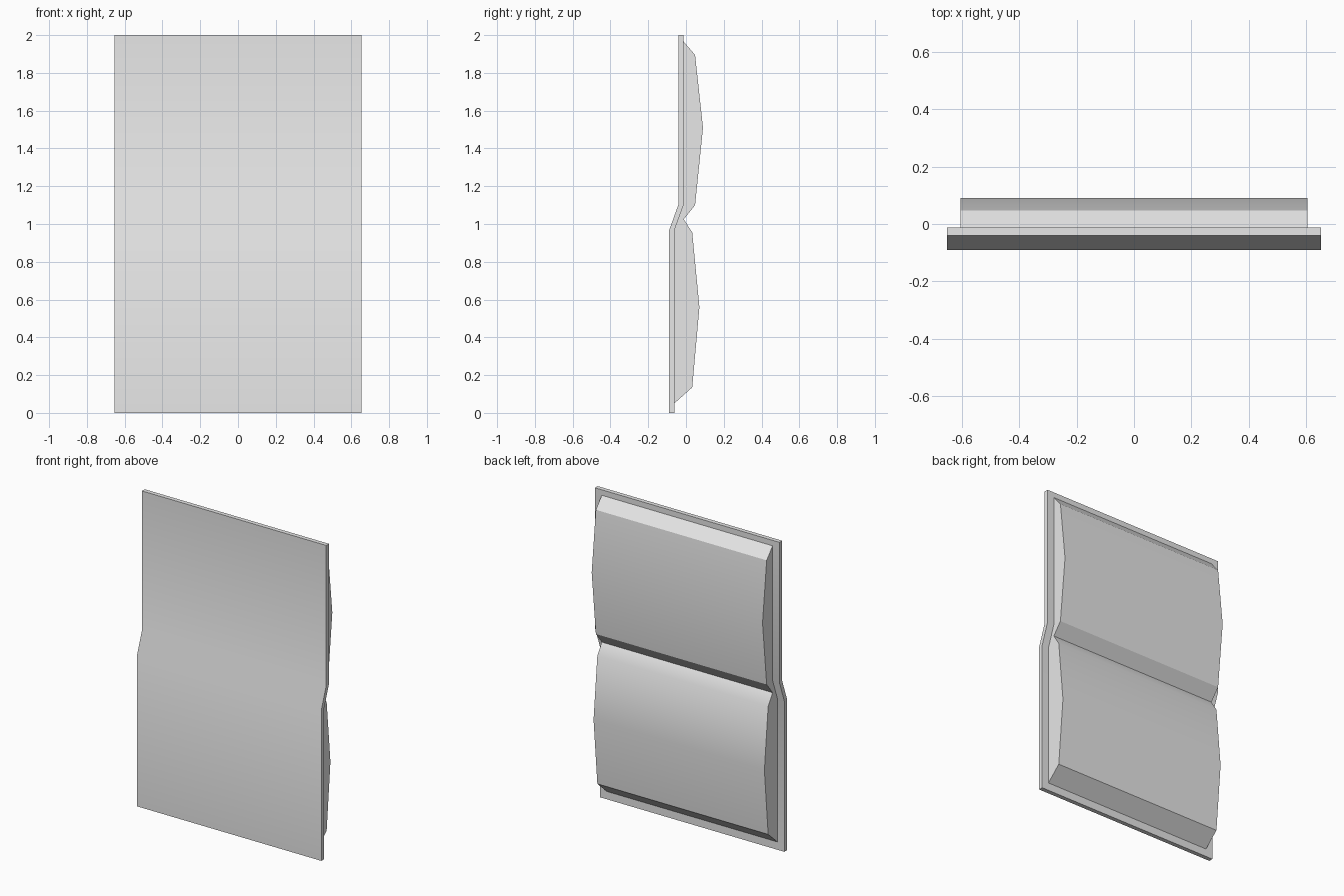
import bpy
import bmesh
import math

cube = bpy.data.objects.get("Cube")
if cube:
    bpy.data.objects.remove(cube, do_unlink=True)

# One plain grey for the whole model
grey = bpy.data.materials.new("light_grey")
grey.use_nodes = True
colour = (0.8, 0.8, 0.8, 1.0)
grey.diffuse_color = colour
grey.node_tree.nodes["Principled BSDF"].inputs["Base Color"].default_value = colour


def extrude_profile(name, profile, half_width):
    """Sweep a closed (y, z) profile along x."""
    bm = bmesh.new()
    face = bm.faces.new([bm.verts.new((-half_width, y, z)) for y, z in profile])
    swept = bmesh.ops.extrude_face_region(bm, geom=[face], use_keep_orig=True)
    verts = [v for v in swept["geom"] if isinstance(v, bmesh.types.BMVert)]
    bmesh.ops.translate(bm, verts=verts, vec=(2 * half_width, 0, 0))
    bmesh.ops.recalc_face_normals(bm, faces=bm.faces)
    mesh = bpy.data.meshes.new(name)
    bm.to_mesh(mesh)
    bm.free()
    mesh.materials.append(grey)
    obj = bpy.data.objects.new(name, mesh)
    bpy.context.collection.objects.link(obj)
    bpy.ops.object.select_all(action="DESELECT")
    obj.select_set(True)
    bpy.context.view_layer.objects.active = obj
    bpy.ops.object.shade_smooth_by_angle(angle=math.radians(30))
    return obj


# Thin backing panel with a step at mid height
front_line = [(-0.09, 0.0), (-0.09, 0.965), (-0.04, 1.103), (-0.04, 2.0)]
thickness = 0.028
back_line = [(y + thickness, z) for y, z in reversed(front_line)]
extrude_profile("backing_panel", front_line + back_line, 0.653)

# Two padded cushions joined at the valley, seated on the back of the panel
outer_line = [
    (-0.012, 1.965), (0.048, 1.895), (0.09, 1.51), (0.048, 1.10),
    (-0.012, 1.025),
    (0.033, 0.955), (0.071, 0.56), (0.033, 0.135), (-0.062, 0.05),
]
seat_line = [(-0.064, 0.05), (-0.064, 0.965), (-0.014, 1.103), (-0.014, 1.965)]
extrude_profile("cushions", outer_line + seat_line, 0.605)
